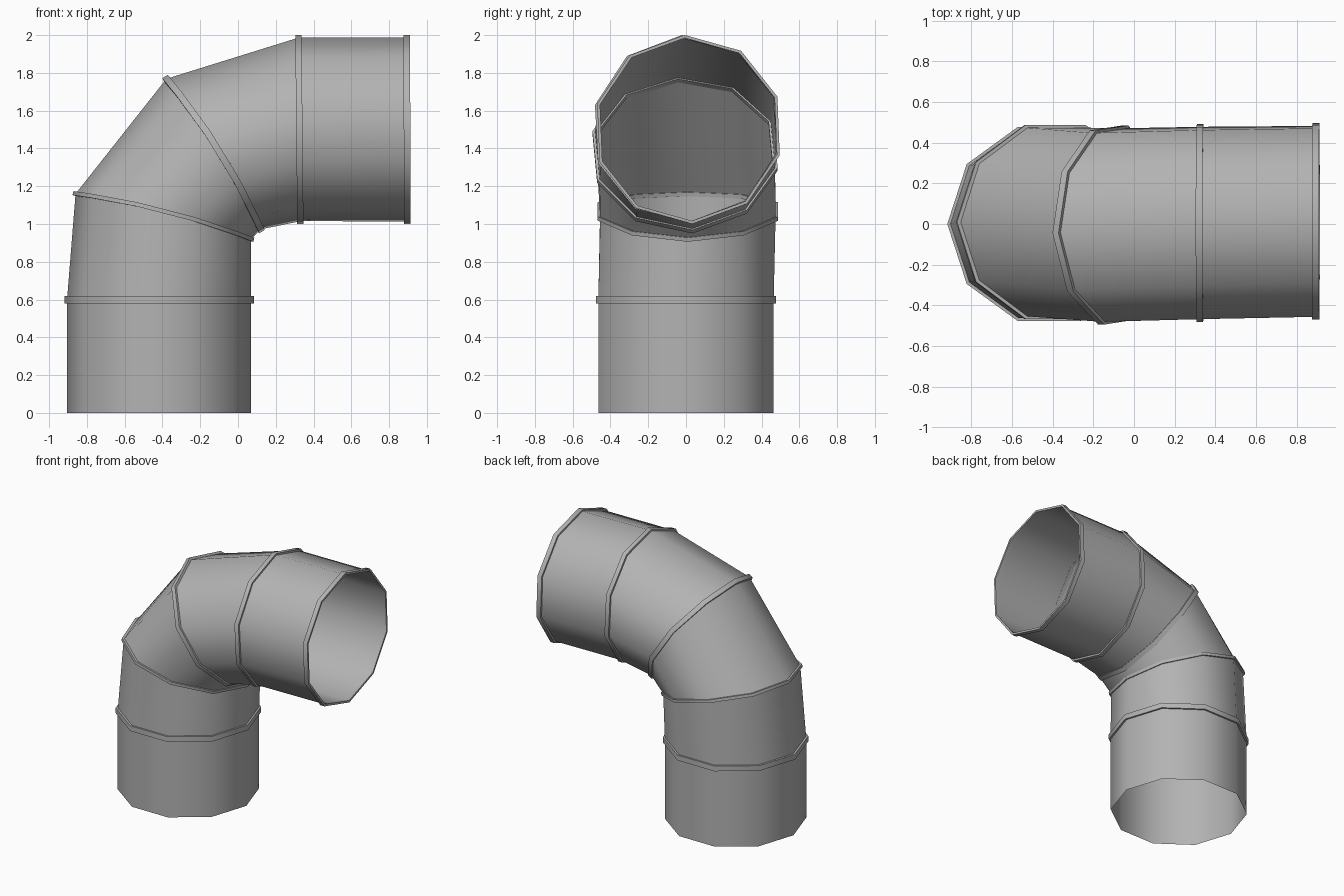
import bpy
import bmesh
from math import sin, cos, tau, radians
from mathutils import Vector

cube = bpy.data.objects.get("Cube")
if cube:
    bpy.data.objects.remove(cube, do_unlink=True)

SIDES = 10


def make_material(name, colour):
    mat = bpy.data.materials.new(name)
    mat.use_nodes = True
    mat.diffuse_color = (*colour, 1)
    mat.node_tree.nodes["Principled BSDF"].inputs["Base Color"].default_value = (*colour, 1)
    return mat


metal = make_material("galvanised grey", (0.45, 0.45, 0.45))


class Section:
    """Ten-sided pipe section through an outer and an inner point of the bend."""

    def __init__(self, outer, inner, y=0.0, ry=0.488, twist=0.0, bow=0.0):
        a = Vector((outer[0], y, outer[1]))
        b = Vector((inner[0], y, inner[1]))
        self.centre = (a + b) / 2
        self.radius = (a - b).length / 2
        self.u = (a - b).normalized()
        self.flow = Vector((self.u.z, 0, -self.u.x))
        self.ry, self.twist, self.bow = ry, radians(twist), bow

    def loop(self, grow=0.0, along=0.0):
        points = []
        for k in range(SIDES):
            t = tau * k / SIDES + self.twist
            points.append(self.centre
                          + self.u * (self.radius + grow) * cos(t)
                          + Vector((0, 1, 0)) * (self.ry + grow) * sin(t)
                          + self.flow * (along + self.bow * sin(t) ** 2))
        return points


def skin(name, loops, closed=False):
    """Bridge successive loops with quads and shade the result smooth."""
    bm = bmesh.new()
    rows = [[bm.verts.new(p) for p in pts] for pts in loops]
    pairs = list(zip(rows, rows[1:]))
    if closed:
        pairs.append((rows[-1], rows[0]))
    for low, high in pairs:
        for k in range(SIDES):
            n = (k + 1) % SIDES
            bm.faces.new((low[k], high[k], high[n], low[n]))
    # turn the walls so they face outward
    bm.normal_update()
    if closed:
        bmesh.ops.recalc_face_normals(bm, faces=bm.faces)
    else:
        mid = sum((v.co for v in bm.verts), Vector()) / len(bm.verts)
        if sum(f.normal.dot(f.calc_center_median() - mid) for f in bm.faces) < 0:
            bmesh.ops.reverse_faces(bm, faces=bm.faces)
    mesh = bpy.data.meshes.new(name)
    bm.to_mesh(mesh)
    bm.free()
    mesh.materials.append(metal)
    obj = bpy.data.objects.new(name, mesh)
    bpy.context.collection.objects.link(obj)
    bpy.ops.object.select_all(action="DESELECT")
    obj.select_set(True)
    bpy.context.view_layer.objects.active = obj
    bpy.ops.object.shade_smooth_by_angle(angle=radians(45))
    return obj


def collar(name, section, width, lip=0.002, grow=0.014):
    """Raised band around a seam, with an optional lip inside the pipe."""
    h = width / 2
    skin(name, [section.loop(-lip, -h), section.loop(grow, -h),
                section.loop(grow, h), section.loop(-lip, h)], closed=True)


# Sections from the foot to the mouth
foot = Section((-0.905, 0), (0.07, 0))
base_seam = Section((-0.905, 0.6), (0.07, 0.6))
lower_joint = Section((-0.86, 1.16), (0.07, 0.92), y=0.01, bow=0.03)
upper_joint = Section((-0.38, 1.77), (0.12, 0.97), y=-0.005, ry=0.49, twist=-4.5, bow=0.035)
neck_seam = Section((0.32, 1.987), (0.33, 1.014), y=0.005, ry=0.49, twist=-3)
mouth = Section((0.893, 1.987), (0.897, 1.014), y=0.013, twist=-2.3)

# Pipe walls
names = ("foot_pipe", "lower_pipe", "elbow_pipe", "upper_pipe", "mouth_pipe")
stations = (foot, base_seam, lower_joint, upper_joint, neck_seam, mouth)
for name, start, end in zip(names, stations, stations[1:]):
    skin(name, [start.loop(), end.loop()])

# Collars
collar("base_collar", base_seam, 0.04)
collar("lower_joint_collar", lower_joint, 0.022, lip=0.01)
collar("upper_joint_collar", upper_joint, 0.035, lip=0.012)
collar("neck_collar", neck_seam, 0.033)
collar("mouth_collar", mouth, 0.035)
